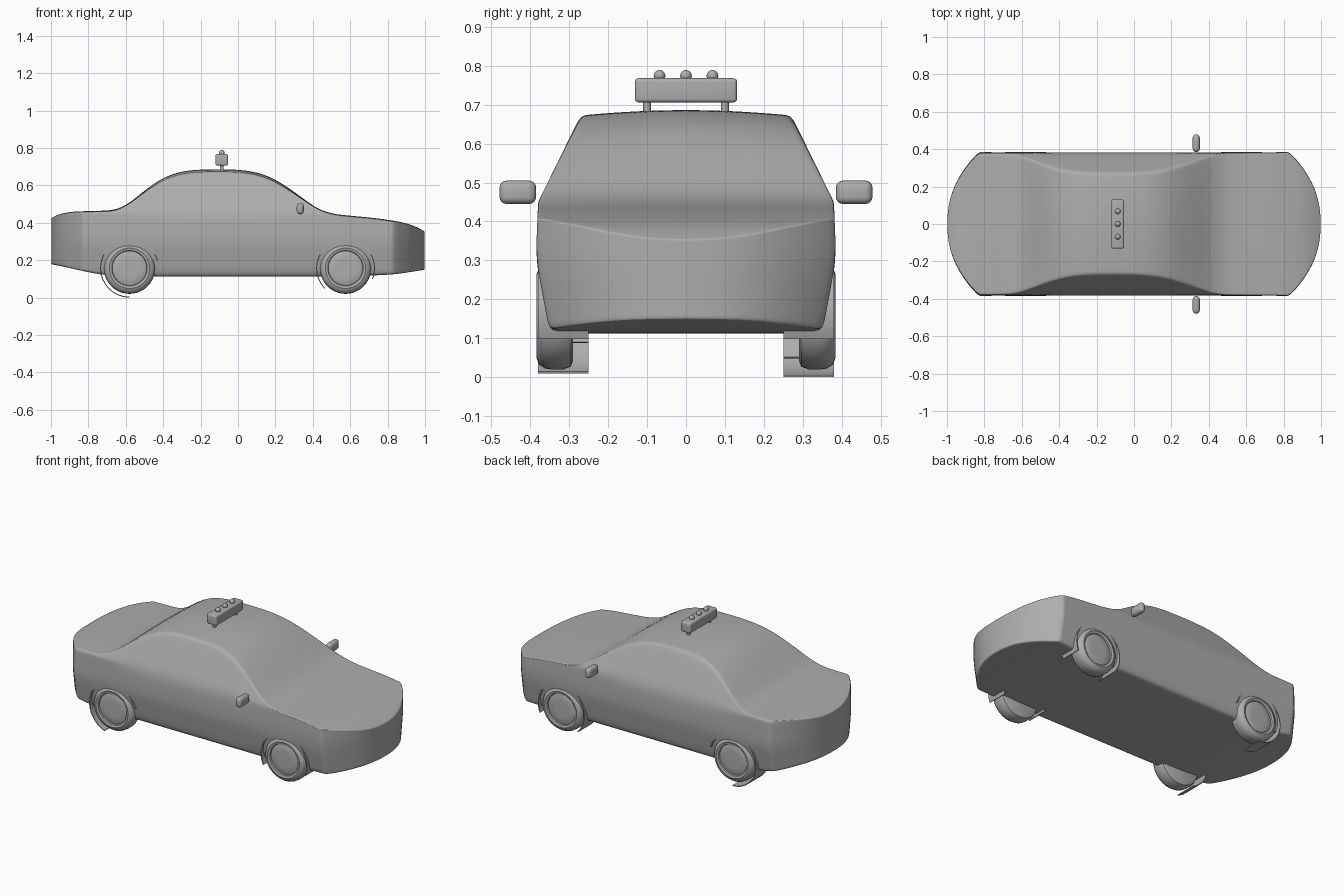
import bpy, bmesh, math
from mathutils import Matrix, Vector

old = bpy.data.objects.get("Cube")
if old:
    bpy.data.objects.remove(old, do_unlink=True)

GREY = (0.42, 0.42, 0.42, 1)
paint = bpy.data.materials.new("plain_grey")
paint.use_nodes = True
paint.diffuse_color = GREY
paint.node_tree.nodes["Principled BSDF"].inputs["Base Color"].default_value = GREY


def finish(name, bm, angle=35):
    """Turn a bmesh into a smooth-shaded named object."""
    bmesh.ops.recalc_face_normals(bm, faces=bm.faces)
    mesh = bpy.data.meshes.new(name)
    bm.to_mesh(mesh)
    bm.free()
    mesh.materials.append(paint)
    obj = bpy.data.objects.new(name, mesh)
    bpy.context.collection.objects.link(obj)
    bpy.ops.object.select_all(action='DESELECT')
    obj.select_set(True)
    bpy.context.view_layer.objects.active = obj
    bpy.ops.object.shade_smooth_by_angle(angle=math.radians(angle))
    return obj


def lerp_table(table, x):
    if x <= table[0][0]:
        return table[0][1]
    for (a, fa), (b, fb) in zip(table, table[1:]):
        if x <= b:
            return fa + (fb - fa) * (x - a) / (b - a)
    return table[-1][1]


def soft(table, x, r=0.025):
    return sum(lerp_table(table, x + d * r) for d in (-1, 0, 1)) / 3


# Body profiles: roof line and floor line along the length, half width by height
ROOF = [(-1, .415), (-.97, .447), (-.9, .46), (-.66, .466), (-.61, .482),
        (-.45, .612), (-.37, .657), (-.28, .68), (-.15, .687), (0, .685),
        (.1, .672), (.2, .635), (.32, .552), (.42, .475), (.5, .447),
        (.75, .424), (.9, .4), (.97, .375), (1, .345)]
FLOOR = [(-1, .18), (-.75, .125), (-.6, .112), (.6, .112), (.85, .125), (1, .15)]
WIDTH = [(.11, .338), (.13, .354), (.2, .366), (.3, .386), (.45, .38), (.69, .262)]


def body_point(u, t, row):
    side, frac = row
    ramp = max(0, (abs(u) - .6) / .4)
    ramp = ramp * ramp * (3 - 2 * ramp)
    x = u - math.copysign(.17 * abs(t) ** 2.4 * ramp, u)
    top, low = soft(ROOF, x), soft(FLOOR, x)
    belt = min(.44, top - .035)
    if side == 0:
        z = low + frac * (belt - low)
    else:
        z = belt + frac * (top - belt)
        z -= .014 * frac * t ** 2 * min(1, (top - belt) / .2)
    return Vector((x, t * lerp_table(WIDTH, z), z))


# Body shell: the skin of a grid box, bent to the profiles and subdivided
us = [-1, -.985] + [-.96 + .06 * i for i in range(33)] + [.985, 1]
ts = [-1, -.93, -.75, -.5, -.25, 0, .25, .5, .75, .93, 1]
rows = [(0, f) for f in (0, .07, .3, .55, .8, 1)] + [(1, f) for f in (.25, .55, .85, 1)]
size = (len(us), len(ts), len(rows))
bm = bmesh.new()
grid = {}


def grid_vert(key):
    if key not in grid:
        i, j, k = key
        grid[key] = bm.verts.new(body_point(us[i], ts[j], rows[k]))
    return grid[key]


for axis in range(3):
    a, b = [n for n in range(3) if n != axis]
    for end in (0, size[axis] - 1):
        for p in range(size[a] - 1):
            for q in range(size[b] - 1):
                corners = []
                for dp, dq in ((0, 0), (1, 0), (1, 1), (0, 1)):
                    key = [end] * 3
                    key[a], key[b] = p + dp, q + dq
                    corners.append(grid_vert(tuple(key)))
                bm.faces.new(corners)
body = finish("body", bm, 60)
sub = body.modifiers.new("smooth", 'SUBSURF')
sub.levels = sub.render_levels = 2


def wheel(name, x, side):
    """Lathed tyre with a shallow dished hub."""
    profile = [(0, .374), (.05, .377), (.088, .374), (.092, .372), (.095, .38),
               (.108, .384), (.124, .378), (.135, .362), (.137, .345),
               (.137, .315), (.13, .296), (.115, .29), (0, .29)]
    bm = bmesh.new()
    verts = [bm.verts.new((r, y * side, 0)) for r, y in profile]
    edges = [bm.edges.new(pair) for pair in zip(verts, verts[1:])]
    bmesh.ops.spin(bm, geom=verts + edges, cent=(0, 0, 0), axis=(0, 1, 0),
                   angle=math.tau, steps=40)
    bmesh.ops.remove_doubles(bm, verts=bm.verts, dist=1e-4)
    finish(name, bm).location = (x, 0, .157)


def wheel_liner(name, x, side, start, stop):
    """Thin open arc wrapped around a wheel."""
    bm = bmesh.new()
    steps = 36
    rings = []
    for i in range(steps + 1):
        a = math.radians(start + (stop - start) * i / steps)
        rings.append([bm.verts.new((x + r * math.cos(a), y * side, .157 + r * math.sin(a)))
                      for r, y in ((.157, .25), (.157, .38), (.152, .38), (.152, .25))])
    for r0, r1 in zip(rings, rings[1:]):
        for k in range(4):
            n = (k + 1) % 4
            bm.faces.new((r0[k], r0[n], r1[n], r1[k]))
    bm.faces.new(rings[0])
    bm.faces.new(rings[-1])
    finish(name, bm)


for side, label, rear_stop, nose_stop in ((-1, "near", 250, 206), (1, "far", 270, 224)):
    wheel(f"rear_wheel_{label}", -.58, side)
    wheel(f"nose_wheel_{label}", .575, side)
    wheel_liner(f"rear_wheel_liner_{label}", -.58, side, 15, rear_stop)
    wheel_liner(f"nose_wheel_liner_{label}", .575, side, -22, nose_stop)


def rounded_box(name, centre, dims, radius):
    bm = bmesh.new()
    bmesh.ops.create_cube(bm, size=1)
    bmesh.ops.scale(bm, vec=dims, verts=bm.verts)
    bmesh.ops.bevel(bm, geom=bm.edges[:], offset=radius, segments=4,
                    profile=.5, affect='EDGES')
    finish(name, bm).location = centre


# Side mirrors
for side, label in ((-1, "near"), (1, "far")):
    rounded_box(f"mirror_{label}", (.333, side * .432, .475), (.038, .094, .06), .018)

# Roof light bar with feet and three lamps
BAR_X = -.087
rounded_box("light_bar", (BAR_X, 0, .737), (.066, .262, .062), .009)
for y in (-.1, .1):
    bm = bmesh.new()
    bmesh.ops.create_cone(bm, cap_ends=True, segments=16, radius1=.01, radius2=.01,
                          depth=.05, matrix=Matrix.Translation((BAR_X, y, .69)))
    finish("light_bar_foot", bm)
for y in (-.068, 0, .068):
    bm = bmesh.new()
    bmesh.ops.create_uvsphere(bm, u_segments=20, v_segments=12, radius=.015,
                              matrix=Matrix.Translation((BAR_X, y, .774)))
    finish("lamp", bm)
